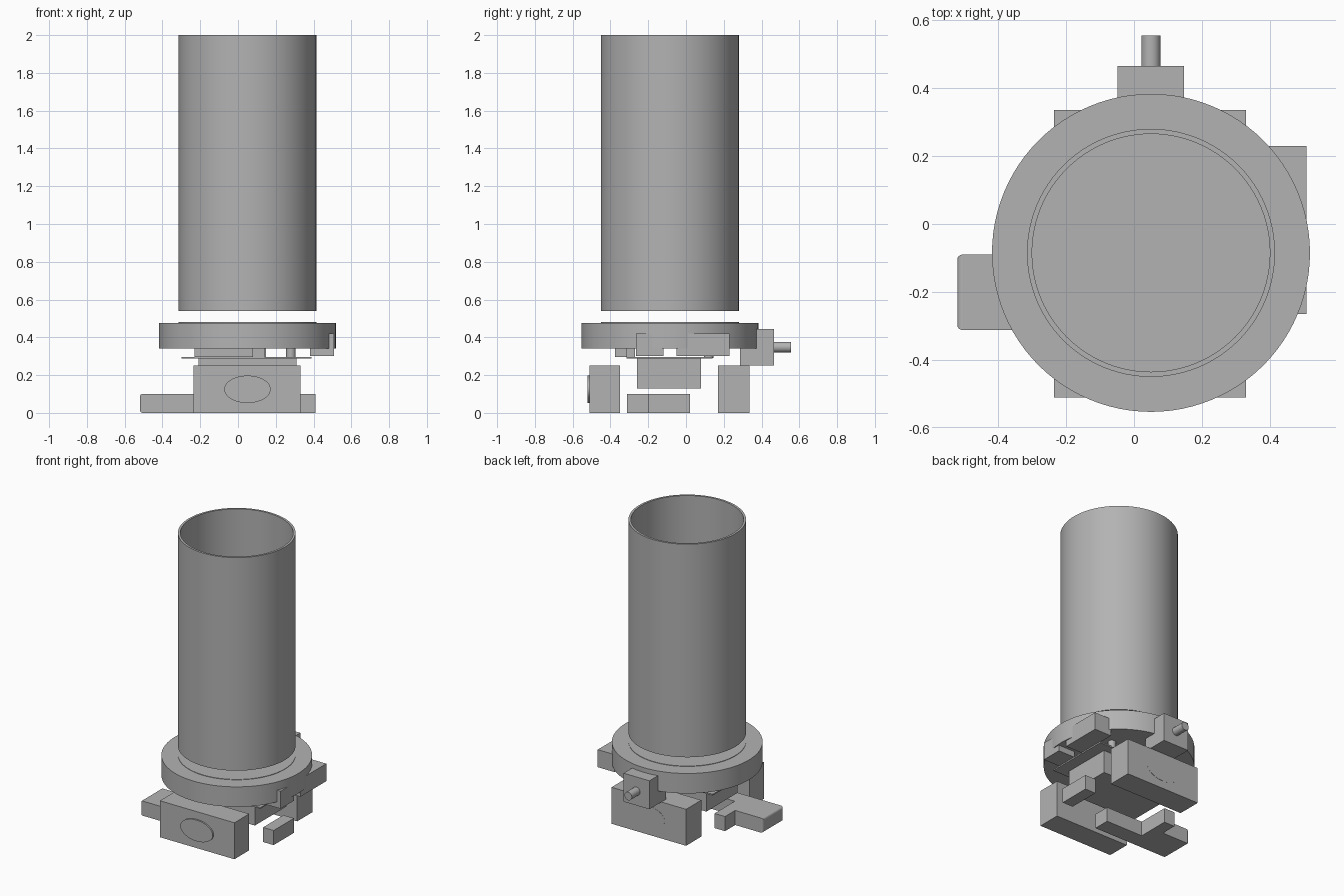
import bpy
import bmesh
from mathutils import Matrix

if "Cube" in bpy.data.objects:
    bpy.data.objects.remove(bpy.data.objects["Cube"], do_unlink=True)

grey = bpy.data.materials.new("plain grey")
grey.use_nodes = True
grey.diffuse_color = (0.45, 0.45, 0.45, 1)
grey.node_tree.nodes["Principled BSDF"].inputs["Base Color"].default_value = grey.diffuse_color

CX, CY = 0.05, -0.085  # shared axis of tube and flange


def finish(name, bm, smooth=False):
    bmesh.ops.recalc_face_normals(bm, faces=bm.faces)
    mesh = bpy.data.meshes.new(name)
    bm.to_mesh(mesh)
    bm.free()
    mesh.materials.append(grey)
    obj = bpy.data.objects.new(name, mesh)
    bpy.context.collection.objects.link(obj)
    if smooth:
        bpy.ops.object.select_all(action="DESELECT")
        obj.select_set(True)
        bpy.context.view_layer.objects.active = obj
        bpy.ops.object.shade_smooth_by_angle()
    return obj


def prism(name, outline, z0, z1):
    """Extrude a flat outline from z0 up to z1."""
    bm = bmesh.new()
    face = bm.faces.new([bm.verts.new((x, y, z0)) for x, y in outline])
    top = bmesh.ops.extrude_face_region(bm, geom=[face])["geom"]
    verts = [v for v in top if isinstance(v, bmesh.types.BMVert)]
    bmesh.ops.translate(bm, verts=verts, vec=(0, 0, z1 - z0))
    return finish(name, bm)


def box(name, x0, x1, y0, y1, z0, z1):
    return prism(name, [(x0, y0), (x1, y0), (x1, y1), (x0, y1)], z0, z1)


def lathe(name, profile, closed=True, steps=96):
    """Spin a radius-height profile about the tube axis."""
    bm = bmesh.new()
    verts = [bm.verts.new((CX + r, CY, z)) for r, z in profile]
    pairs = list(zip(verts, verts[1:]))
    if closed:
        pairs.append((verts[-1], verts[0]))
    edges = [bm.edges.new(p) for p in pairs]
    bmesh.ops.spin(bm, geom=verts + edges, cent=(CX, CY, 0), axis=(0, 0, 1),
                   angle=6.283185307, steps=steps)
    bmesh.ops.remove_doubles(bm, verts=bm.verts, dist=0.0001)
    return finish(name, bm, True)


def rod(name, centre, radius, length, axis="Z", squash=1.0):
    bm = bmesh.new()
    bmesh.ops.create_cone(bm, cap_ends=True, segments=48, radius1=radius,
                          radius2=radius, depth=length)
    bmesh.ops.scale(bm, vec=(1, squash, 1), verts=bm.verts)
    if axis == "Y":
        bmesh.ops.rotate(bm, matrix=Matrix.Rotation(1.570796, 3, "X"), verts=bm.verts)
    bmesh.ops.translate(bm, vec=centre, verts=bm.verts)
    return finish(name, bm, True)


# Open tube and the flange below it
lathe("tube", [(0.365, 0.54), (0.365, 2), (0.35, 2), (0.35, 0.54)])
lathe("flange", [(0, 0.34), (0.468, 0.34), (0.468, 0.477), (0.365, 0.477),
                 (0.365, 0.48), (0, 0.48)], closed=False)

# Front and back blocks with oval buttons
box("front_block", -0.235, 0.33, -0.51, -0.35, 0, 0.25)
box("back_block", -0.235, 0.33, 0.17, 0.335, 0, 0.25)
rod("front_button", (CX, -0.513, 0.125), 0.123, 0.015, "Y", 0.59)
rod("back_button", (CX, 0.331, 0.125), 0.123, 0.01, "Y", 0.59)

# Low sliding feet
slider = prism("left_slider", [
    (-0.52, -0.312), (CX, -0.312), (CX, -0.2), (-0.23, -0.2), (-0.23, 0.02),
    (-0.31, 0.02), (-0.31, -0.09), (-0.52, -0.09)], 0, 0.1)
bevel = slider.modifiers.new("rounded_end", "BEVEL")
bevel.width, bevel.segments = 0.015, 4
bevel.limit_method = "VGROUP"
group = slider.vertex_groups.new(name="end")
group.add([v.index for v in slider.data.vertices if v.co.x < -0.5], 1, "REPLACE")
bevel.vertex_group = "end"
box("right_foot", 0.33, 0.41, -0.2, 0.02, 0, 0.1)

# Central body and its thin plate
box("central_body", -0.21, 0.31, -0.26, 0.08, 0.13, 0.29)
box("thin_plate", -0.3, 0.39, -0.315, 0.14, 0.287, 0.296)

# Small parts between plate and flange
box("front_spacer", -0.23, 0.08, -0.375, -0.27, 0.296, 0.345)
box("front_spacer_end", 0.08, 0.14, -0.315, -0.27, 0.296, 0.345)
rod("spacer_pin", (0.28, 0.12, 0.32), 0.025, 0.06)

# Right bracket, notched underneath
box("right_bracket_front", 0.38, 0.508, -0.265, -0.12, 0.3, 0.42)
box("right_bracket_bridge", 0.38, 0.508, -0.12, -0.05, 0.345, 0.42)
box("right_bracket_back", 0.38, 0.508, -0.05, 0.23, 0.3, 0.42)

# Back lug and its pin
box("back_lug", -0.048, 0.147, 0.285, 0.465, 0.25, 0.445)
rod("back_pin", (CX, 0.505, 0.348), 0.028, 0.1, "Y")
